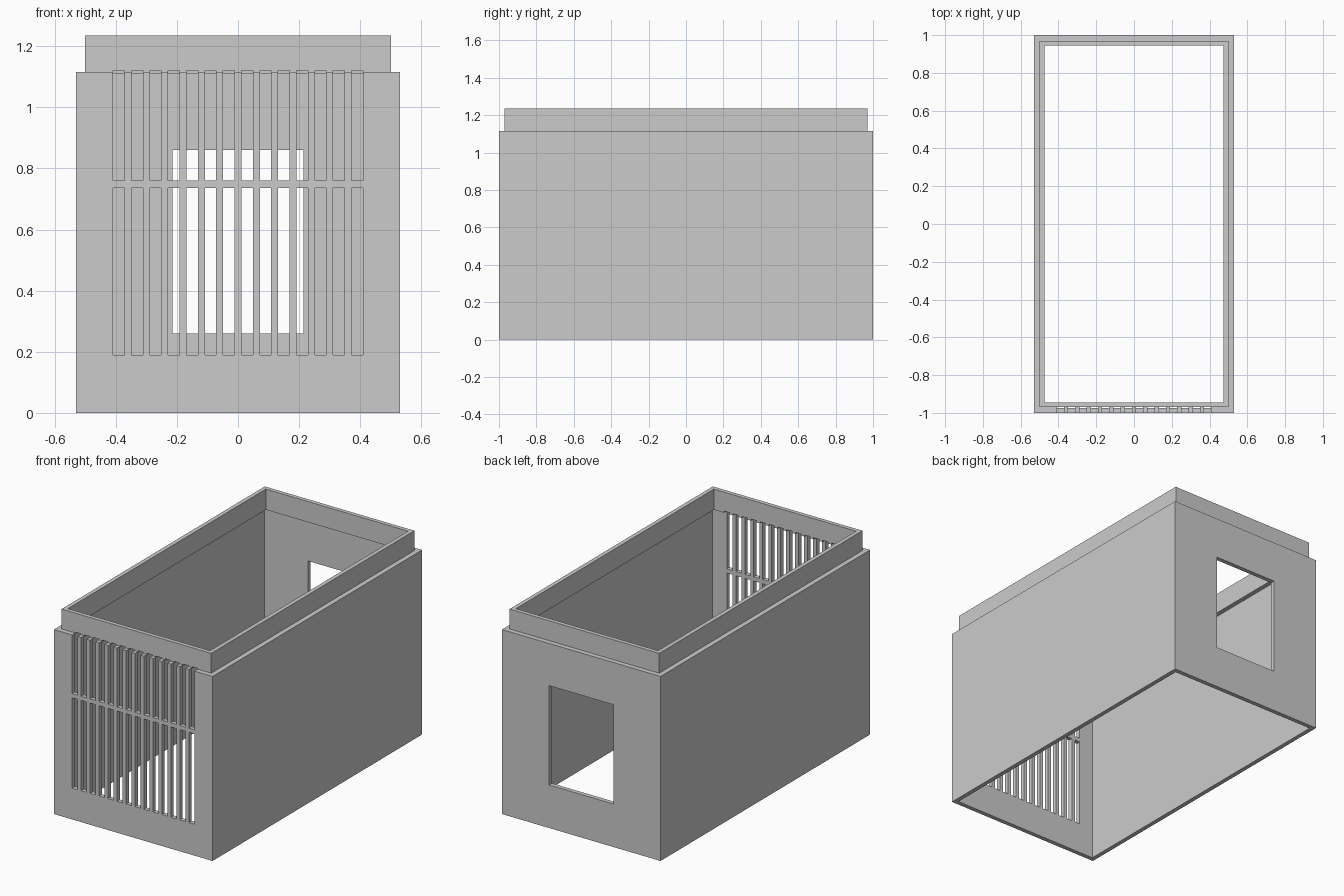
import bpy, bmesh
from mathutils import Matrix, Vector

cube = bpy.data.objects.get("Cube")
if cube:
    bpy.data.objects.remove(cube, do_unlink=True)

# Single plain material
grey = bpy.data.materials.new("plain grey")
grey.use_nodes = True
shade = (0.6, 0.6, 0.6, 1)
grey.diffuse_color = shade
grey.node_tree.nodes["Principled BSDF"].inputs["Base Color"].default_value = shade

HALF_X, HALF_Y = 0.53, 1.0
WALL_TOP, RIM_TOP = 1.115, 1.235


def finish(name, bm):
    bmesh.ops.recalc_face_normals(bm, faces=bm.faces)
    mesh = bpy.data.meshes.new(name)
    bm.to_mesh(mesh)
    bm.free()
    mesh.materials.append(grey)
    obj = bpy.data.objects.new(name, mesh)
    bpy.context.collection.objects.link(obj)
    return obj


def add_box(bm, low, high):
    low, high = Vector(low), Vector(high)
    size = Matrix.Diagonal((high - low).to_4d())
    bmesh.ops.create_cube(bm, size=1, matrix=Matrix.Translation((low + high) / 2) @ size)


def cut(target, cutter):
    cutter.hide_render = True
    mod = target.modifiers.new(cutter.name, 'BOOLEAN')
    mod.operation = 'DIFFERENCE'
    mod.solver = 'EXACT'
    mod.object = cutter
    bpy.context.view_layer.objects.active = target
    bpy.ops.object.modifier_apply(modifier=mod.name)
    bpy.data.objects.remove(cutter, do_unlink=True)


# Open shell: a stepped wall section (inset, height) carried round a rectangle
section = [(0, 0), (0, WALL_TOP), (0.03, WALL_TOP), (0.03, RIM_TOP),
           (0.055, RIM_TOP), (0.055, 1.11), (0.027, 1.11), (0.027, 0)]
bm = bmesh.new()
rings = []
for inset, z in section:
    x, y = HALF_X - inset, HALF_Y - inset
    rings.append([bm.verts.new((sx * x, sy * y, z))
                  for sx, sy in ((-1, -1), (1, -1), (1, 1), (-1, 1))])
for i, ring in enumerate(rings):
    after = rings[(i + 1) % len(rings)]
    for k in range(4):
        n = (k + 1) % 4
        bm.faces.new((ring[k], ring[n], after[n], after[k]))
shell = finish("open_box_shell", bm)

# Front grille: two rows of slots with a cross bar left between them
bm = bmesh.new()
COUNT, PITCH, WIDTH = 14, 0.06, 0.037
for i in range(COUNT):
    x = (i - (COUNT - 1) / 2) * PITCH
    for bottom, top in ((0.19, 0.735), (0.76, 1.12)):
        add_box(bm, (x - WIDTH / 2, -1.1, bottom), (x + WIDTH / 2, -0.9, top))
cut(shell, finish("grille_cutter", bm))

# Back window opening
bm = bmesh.new()
add_box(bm, (-0.215, 0.9, 0.26), (0.215, 1.1, 0.86))
cut(shell, finish("window_cutter", bm))
